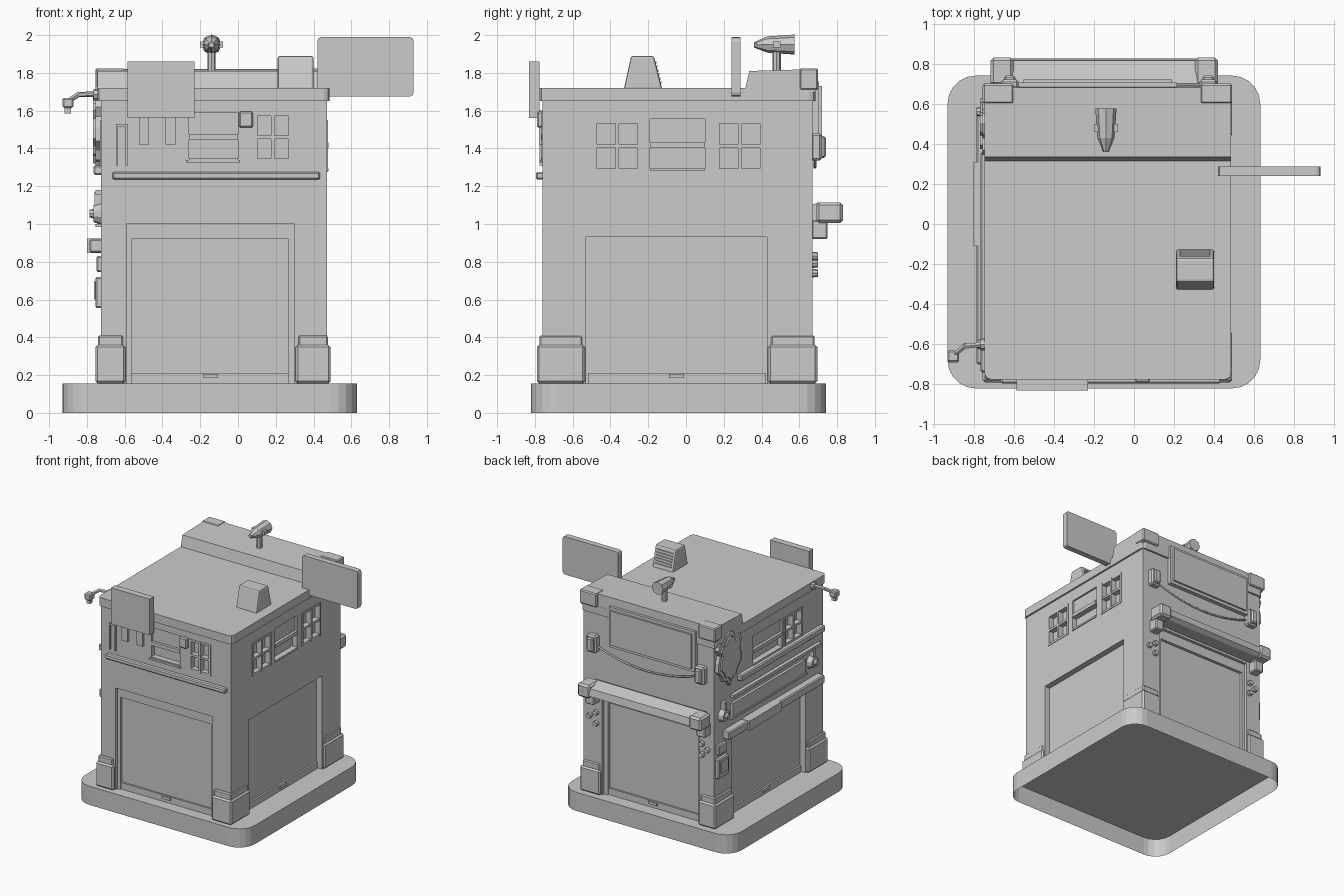
import bpy, bmesh, math
from mathutils import Vector

if "Cube" in bpy.data.objects:
    bpy.data.objects.remove(bpy.data.objects["Cube"])


def prism(name, pts, axis, a, b, open_bottom=False):
    """Extrude a 2D outline along an axis from a to b."""
    put = {'x': lambda p, t: (t, p[0], p[1]),
           'y': lambda p, t: (p[0], t, p[1]),
           'z': lambda p, t: (p[0], p[1], t)}[axis]
    bm = bmesh.new()
    lo = [bm.verts.new(put(p, a)) for p in pts]
    hi = [bm.verts.new(put(p, b)) for p in pts]
    n = len(pts)
    bottom = bm.faces.new(lo)
    bm.faces.new(hi)
    for i in range(n):
        bm.faces.new((lo[i], lo[(i + 1) % n], hi[(i + 1) % n], hi[i]))
    bmesh.ops.recalc_face_normals(bm, faces=bm.faces)
    if open_bottom:
        bm.faces.remove(bottom)
    me = bpy.data.meshes.new(name)
    bm.to_mesh(me)
    bm.free()
    ob = bpy.data.objects.new(name, me)
    bpy.context.collection.objects.link(ob)
    return ob


def box(name, x0, x1, y0, y1, z0, z1):
    return prism(name, [(x0, y0), (x1, y0), (x1, y1), (x0, y1)], 'z', z0, z1)


def rounded(x0, x1, y0, y1, r, seg=5):
    pts = []
    for cx, cy, a in ((x1 - r, y1 - r, 0), (x0 + r, y1 - r, 90), (x0 + r, y0 + r, 180), (x1 - r, y0 + r, 270)):
        for i in range(seg + 1):
            t = math.radians(a + 90 * i / seg)
            pts.append((cx + r * math.cos(t), cy + r * math.sin(t)))
    return pts


def bevel(ob, w, seg=1):
    m = ob.modifiers.new("bevel", 'BEVEL')
    m.width, m.segments = w, seg
    return ob


# Walls: (plane position, outward sign, axis of the wall normal)
WALL = {'front': (-0.76, -1, 'y'), 'back': (0.67, 1, 'y'), 'right': (0.47, 1, 'x'), 'left': (-0.725, -1, 'x')}


def wall_box(name, side, u0, u1, z0, z1, d0, d1):
    """Box on a wall: u along the wall, d outward from it."""
    p, s, axis = WALL[side]
    a, b = sorted((p + s * d0, p + s * d1))
    return prism(name, [(u0, z0), (u1, z0), (u1, z1), (u0, z1)], axis, a, b)


def cylinder(name, p, q, r0, r1, sides=8):
    p, q = Vector(p), Vector(q)
    bpy.ops.mesh.primitive_cone_add(vertices=sides, radius1=r0, radius2=r1, depth=(q - p).length, location=(p + q) / 2)
    ob = bpy.context.object
    ob.name = name
    ob.rotation_euler = (q - p).to_track_quat('Z', 'Y').to_euler()
    return ob


# Base plate, hollow below, and main body
prism("base", rounded(-0.93, 0.63, -0.82, 0.74, 0.14), 'z', 0, 0.155, True)
body = box("building_walls", -0.725, 0.47, -0.76, 0.67, 0.156, 1.68)


def cut(side, u0, u1, z0, z1, depth):
    c = wall_box("cutter", side, u0, u1, z0, z1, -depth, 0.1)
    c.hide_render = True
    c.display_type = 'WIRE'
    c.hide_set(True)
    m = body.modifiers.new("opening", 'BOOLEAN')
    m.operation, m.solver, m.object = 'DIFFERENCE', 'EXACT', c


# Garage doors: recess, header, side jamb, sill and handle
for side, u0, u1, top in (('front', -0.59, 0.30, 1.0), ('back', -0.59, 0.30, 1.0),
                          ('right', -0.53, 0.43, 0.93), ('left', -0.53, 0.43, 0.88)):
    cut(side, u0, u1, 0.1, top, 0.05)
    if side in ('front', 'back'):
        wall_box("door_header", side, u0, u1, 0.92, top, -0.055, -0.025)
        for a, b in ((u0, u0 + 0.025), (u1 - 0.035, u1)):
            wall_box("door_jamb", side, a, b, 0.156, 0.92, -0.055, -0.025)
    wall_box("door_sill", side, u0 + 0.01, u1 - 0.01, 0.156, 0.21, -0.055, -0.035)
    m = (u0 + u1) / 2 - 0.0
    wall_box("door_handle", side, m - 0.04, m + 0.04, 0.185, 0.207, -0.04, -0.02)


# Windows: four panes, or a wide one with a shutter
def window(side, u0, u1, z0, z1):
    cut(side, u0, u1, z0, z1, 0.04)
    w, um, zm = 0.018, (u0 + u1) / 2, (z0 + z1) / 2
    for a, b in ((u0, u0 + w), (um - w / 2, um + w / 2), (u1 - w, u1)):
        wall_box("window_upright", side, a, b, z0, z1, -0.045, 0.006)
    for a, b in ((z0, z0 + w), (zm - w / 2, zm + w / 2), (z1 - w, z1)):
        wall_box("window_crossbar", side, u0, u1, a, b, -0.045, 0.004)


def shutter_window(side, u0, u1, z0, z1):
    cut(side, u0, u1, z0, z1, 0.04)
    zm = z0 + (z1 - z0) * 0.55
    wall_box("shutter", side, u0, u1, zm, z1, -0.045, -0.015)
    wall_box("shutter_rail", side, u0, u1, zm - 0.03, zm, -0.045, 0.008)
    wall_box("window_sill", side, u0, u1, z0, z0 + 0.015, -0.045, 0.008)


window('front', 0.085, 0.285, 1.33, 1.59)
shutter_window('front', -0.26, 0.0, 1.335, 1.59)
wall_box("front_shutter_frame", 'front', -0.275, 0.01, 1.325, 1.34, -0.01, 0.012)
bevel(wall_box("front_small_box", 'front', 0.005, 0.08, 1.51, 1.595, -0.01, 0.03), 0.008)
for u in (-0.49, 0.16):
    window('right', u, u + 0.25, 1.275, 1.55)
shutter_window('right', -0.19, 0.10, 1.28, 1.555)
window('left', -0.49, -0.25, 1.31, 1.55)
shutter_window('left', -0.22, 0.16, 1.31, 1.55)

# Corner plinths with a stepped cap
for x0, x1 in ((-0.755, -0.595), (0.305, 0.49)):
    for y0, y1 in ((-0.79, -0.535), (0.435, 0.695)):
        bevel(box("corner_plinth", x0, x1, y0, y1, 0.156, 0.36), 0.012)
        i = 0.014
        bevel(box("plinth_cap", x0 + i, x1 - i, y0 + i, y1 - i, 0.35, 0.41), 0.008)

# Roof slab, raised back roof with corner caps
prism("roof_slab", rounded(-0.745, 0.485, -0.775, 0.685, 0.03, 2), 'z', 1.65, 1.72)
prism("raised_back_roof", [(0.31, 1.7), (0.335, 1.81), (0.68, 1.82), (0.685, 1.7)], 'x', -0.745, 0.485)
for x0, x1 in ((-0.755, -0.60), (0.33, 0.49)):
    bevel(box("roof_corner_cap", x0, x1, 0.60, 0.70, 1.71, 1.823), 0.008)

# Roof vent with louvres on its back slope
bevel(prism("roof_vent", [(-0.33, 1.71), (-0.29, 1.89), (-0.17, 1.89), (-0.125, 1.71)], 'x', 0.21, 0.40), 0.012, 2)
for i in range(6):
    z = 1.745 + i * 0.021
    y = -0.125 - 0.25 * (z - 1.71)
    box("vent_louvre", 0.23, 0.38, y - 0.02, y + 0.004, z, z + 0.01)

# Roof spotlight
cylinder("spotlight_post", (-0.14, 0.48, 1.80), (-0.14, 0.48, 1.93), 0.022, 0.022)
cylinder("spotlight_body", (-0.14, 0.43, 1.95), (-0.14, 0.575, 1.95), 0.043, 0.053)
cylinder("spotlight_back", (-0.14, 0.36, 1.948), (-0.14, 0.43, 1.95), 0.014, 0.043)
for s in (-1, 1):
    cylinder("spotlight_prong", (-0.14 + s * 0.015, 0.365, 1.95), (-0.14 + s * 0.02, 0.44, 1.96), 0.004, 0.006, 6)
    box("spotlight_hinge", -0.14 + s * 0.05 - 0.01, -0.14 + s * 0.05 + 0.01, 0.46, 0.50, 1.935, 1.965)

# Blank sign boards
prism("side_sign_board", rounded(0.42, 0.93, 1.675, 1.99, 0.02, 2), 'y', 0.24, 0.288)
box("front_sign_board", -0.585, -0.23, -0.83, -0.775, 1.56, 1.86)
for u in (-0.525, -0.385):
    wall_box("sign_support", 'front', u, u + 0.055, 1.42, 1.60, -0.01, 0.018)
wall_box("front_pipe", 'front', -0.645, -0.635, 1.31, 1.53, -0.01, 0.01)
wall_box("front_pipe", 'front', -0.595, -0.583, 1.31, 1.53, -0.01, 0.015)
wall_box("front_pipe_top", 'front', -0.645, -0.583, 1.515, 1.53, -0.01, 0.01)
bevel(wall_box("front_ledge", 'front', -0.665, 0.435, 1.235, 1.275, -0.01, 0.035), 0.008)

# Back wall: panel, wall lamps, hanging cable
wall_box("back_panel_frame", 'back', -0.575, 0.215, 1.42, 1.755, -0.01, 0.035)
wall_box("back_panel", 'back', -0.55, 0.19, 1.445, 1.73, 0.0, 0.05)
for x in (0.37, -0.62):
    bevel(wall_box("wall_lamp", 'back', x - 0.045, x + 0.045, 1.335, 1.48, -0.01, 0.05), 0.012)
    bevel(wall_box("wall_lamp_glass", 'back', x - 0.028, x + 0.028, 1.35, 1.465, 0.03, 0.07), 0.01)
cu = bpy.data.curves.new("hanging_cable", 'CURVE')
cu.dimensions, cu.bevel_depth, cu.bevel_resolution = '3D', 0.008, 0
sp = cu.splines.new('POLY')
sp.points.add(10)
for i, p in enumerate(sp.points):
    t = i / 10 * 2 - 1
    p.co = (-0.125 + t * 0.46, 0.682, 1.30 + 0.085 * t * t, 1)
cable = bpy.data.objects.new("hanging_cable", cu)
bpy.context.collection.objects.link(cable)

# Awning roller with brackets, and round buttons
prism("awning_roller", [(0.665, 1.10), (0.70, 1.115), (0.815, 1.09), (0.825, 1.03), (0.79, 1.01), (0.665, 1.02)], 'x', -0.66, 0.36)
for x in (-0.658, 0.362):
    bevel(box("awning_bracket", x - 0.057, x + 0.057, 0.69, 0.83, 1.005, 1.115), 0.015)
    bevel(box("awning_mount", x - 0.04, x + 0.04, 0.665, 0.75, 0.92, 1.02), 0.008)
for x in (0.35, 0.41, -0.62, -0.67):
    for z in ((0.79,) if x in (0.41, -0.67) else (0.83, 0.74)):
        cylinder("round_button", (x, 0.66, z), (x, 0.698, z), 0.024, 0.02)

# Left wall: ornate plaque
half = [(0.0, 0.22), (0.05, 0.20), (0.07, 0.15), (0.13, 0.16), (0.155, 0.11), (0.13, 0.06), (0.15, 0.0),
        (0.155, -0.07), (0.10, -0.12), (0.08, -0.17), (0.03, -0.18), (0.0, -0.23)]
for name, k, d in (("wall_plaque", 1.0, 0.03), ("plaque_face", 0.82, 0.042)):
    ring = half + [(-a, b) for a, b in half[-2:0:-1]]
    prism(name, [(0.50 + a * k, 1.51 + b * k) for a, b in ring], 'x', -0.725 - d, -0.72)

# Left wall: ledges, long panel, awning bar, round lamps and boxes
bevel(wall_box("left_ledge", 'left', -0.74, 0.36, 1.26, 1.31, -0.01, 0.04), 0.008)
wall_box("left_lower_ledge", 'left', -0.70, 0.45, 1.155, 1.18, -0.01, 0.03)
wall_box("left_panel", 'left', -0.50, 0.45, 1.0, 1.11, -0.01, 0.022)
wall_box("left_panel_trim", 'left', -0.52, 0.47, 0.985, 1.0, -0.01, 0.03)
bevel(wall_box("left_awning_bar", 'left', -0.70, 0.55, 0.85, 0.92, -0.01, 0.06), 0.008)
wall_box("left_awning_joint", 'left', -0.11, 0.31, 0.846, 0.924, -0.01, 0.075)
for y in (0.56, -0.60):
    cylinder("round_wall_lamp", (-0.72, y, 1.055), (-0.765, y, 1.055), 0.06, 0.045, 10)
    cylinder("round_lamp_bulb", (-0.75, y, 1.055), (-0.785, y, 1.055), 0.03, 0.02, 8)
    box("lamp_bracket", -0.76, -0.72, y - 0.015, y + 0.015, 1.09, 1.17)
bevel(wall_box("meter_box", 'left', 0.51, 0.65, 0.555, 0.72, -0.01, 0.03), 0.008)
wall_box("meter_face", 'left', 0.535, 0.625, 0.60, 0.695, 0.0, 0.038)
bevel(wall_box("switch_box", 'left', 0.53, 0.64, 0.745, 0.83, -0.01, 0.025), 0.008)

# Arm lamp at the front left corner
cylinder("arm_plate", (-0.72, -0.60, 1.685), (-0.765, -0.60, 1.685), 0.03, 0.03)
cylinder("lamp_arm", (-0.74, -0.60, 1.688), (-0.845, -0.61, 1.685), 0.014, 0.014, 6)
cylinder("lamp_arm", (-0.84, -0.605, 1.688), (-0.90, -0.655, 1.65), 0.014, 0.014, 6)
bevel(box("arm_lamp_head", -0.93, -0.872, -0.69, -0.63, 1.615, 1.668), 0.008)
box("arm_lamp_bulb", -0.918, -0.885, -0.677, -0.643, 1.585, 1.62)
